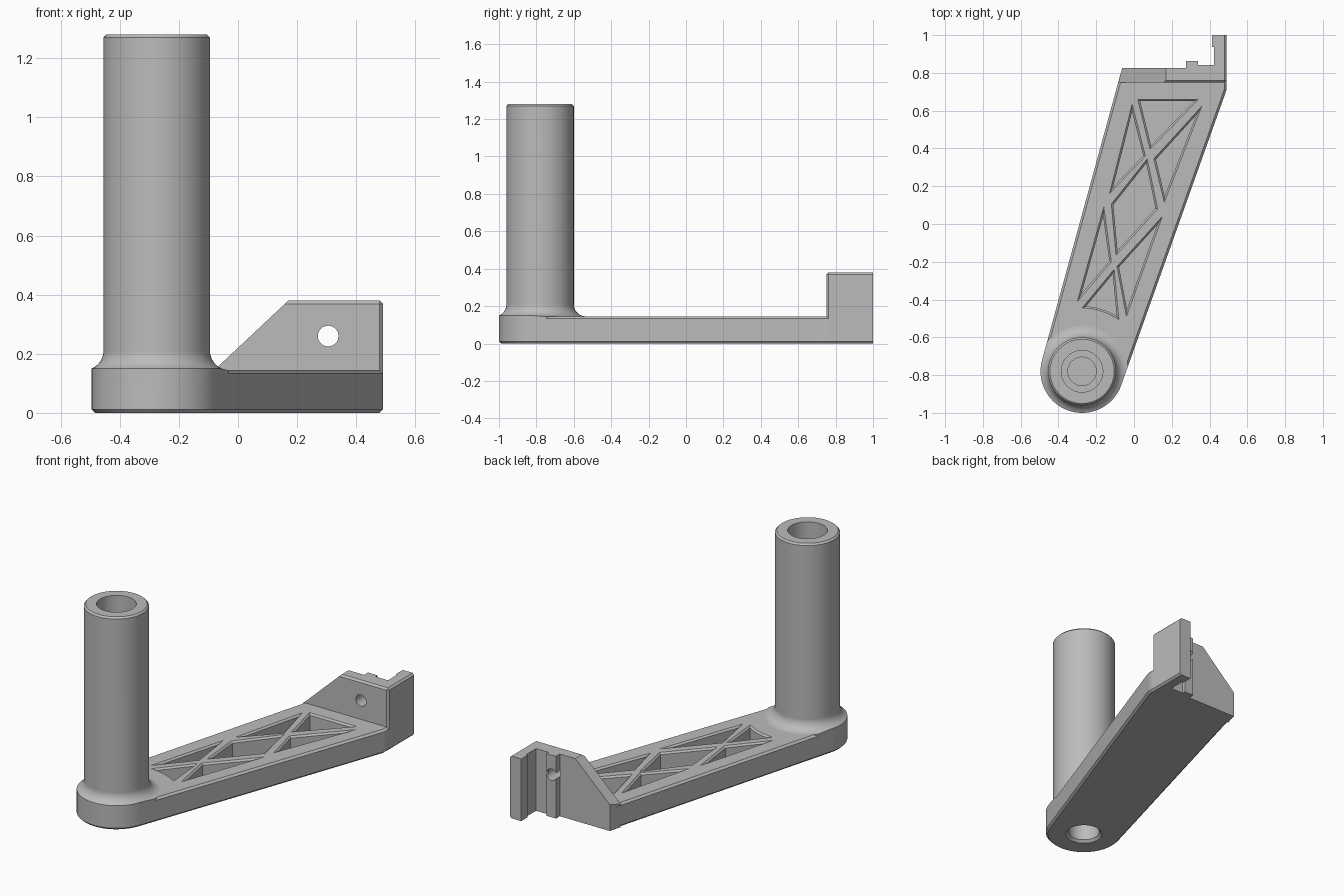
import bpy, bmesh
from math import sin, cos, pi, atan2, acos, radians
from mathutils import Vector

if "Cube" in bpy.data.objects:
    bpy.data.objects.remove(bpy.data.objects["Cube"], do_unlink=True)

GREY = (0.50, 0.50, 0.50, 1)
mat = bpy.data.materials.new("plain grey")
mat.use_nodes = True
mat.diffuse_color = GREY
mat.node_tree.nodes["Principled BSDF"].inputs["Base Color"].default_value = GREY

CX, CY, HUB = -0.275, -0.78, 0.22
ARM_TOP, GRIP_R, GRIP_TOP = 0.145, 0.18, 1.28


def finish(name, bm):
    bmesh.ops.recalc_face_normals(bm, faces=bm.faces)
    mesh = bpy.data.meshes.new(name)
    bm.to_mesh(mesh)
    bm.free()
    mesh.materials.append(mat)
    ob = bpy.data.objects.new(name, mesh)
    bpy.context.collection.objects.link(ob)
    return ob


def loft_mesh(layers):
    """Solid through matching outlines, each given as (points, height)."""
    bm = bmesh.new()
    rings = [[bm.verts.new((x, y, z)) for x, y in pts] for pts, z in layers]
    n = len(rings[0])
    for a, b in zip(rings, rings[1:]):
        for i in range(n):
            j = (i + 1) % n
            bm.faces.new((a[i], a[j], b[j], b[i]))
    bm.faces.new(rings[0][::-1])
    bm.faces.new(rings[-1])
    return bm


def loft(name, layers):
    return finish(name, loft_mesh(layers))


def circle(r, x=CX, y=CY, n=72):
    return [(x + r * cos(2 * pi * i / n), y + r * sin(2 * pi * i / n)) for i in range(n)]


def lathe(name, profile):
    return loft(name, [(circle(r), z) for r, z in profile])


def inset(points, d):
    """Move every side of an outline inward by d, with mitred corners."""
    p = [Vector(q) for q in points]
    if sum(a.x * b.y - a.y * b.x for a, b in zip(p, p[1:] + p[:1])) < 0:
        p.reverse()
    out = []
    for i, q in enumerate(p):
        e1 = (q - p[i - 1]).normalized()
        e2 = (p[(i + 1) % len(p)] - q).normalized()
        n1, n2 = Vector((-e1.y, e1.x)), Vector((-e2.y, e2.x))
        out.append(tuple(q + (n1 + n2) * d / (1 + n1.dot(n2))))
    return out


def combine(target, tool, operation):
    mod = target.modifiers.new("join", 'BOOLEAN')
    mod.object, mod.operation, mod.solver = tool, operation, 'EXACT'
    bpy.context.view_layer.objects.active = target
    bpy.ops.object.modifier_apply(modifier=mod.name)
    bpy.data.objects.remove(tool, do_unlink=True)


def tangent_angle(x, y, side):
    v = Vector((x - CX, y - CY))
    return atan2(v.y, v.x) + side * acos(HUB / v.length)


# Arm: tapered outline wrapped round the hub, chamfered top and bottom
BACK_L, CORNER_R = (-0.063, 0.825), (0.49, 0.71)
a0 = tangent_angle(*BACK_L, 1)
a1 = tangent_angle(*CORNER_R, -1) + 2 * pi
STEPS = 44
hub_arc = [(CX + HUB * cos(a0 + (a1 - a0) * i / STEPS),
            CY + HUB * sin(a0 + (a1 - a0) * i / STEPS)) for i in range(STEPS + 1)]
outline = hub_arc + [CORNER_R, (0.49, 0.825), BACK_L]
C = 0.012
small = inset(outline, C)
arm = loft("crank_arm_with_grip", [(small, 0), (outline, C),
                                   (outline, ARM_TOP - C), (small, ARM_TOP)])

# Grip post with a cove at its foot, trimmed to the arm outline
R = 0.065
cove = [(GRIP_R + R - R * sin(t), ARM_TOP + R - R * cos(t))
        for t in [pi / 2 * i / 8 for i in range(9)]]
grip = lathe("grip", [(GRIP_R + R, 0.06)] + cove +
             [(GRIP_R, GRIP_TOP - 0.01), (GRIP_R - 0.01, GRIP_TOP)])
combine(grip, loft("trim", [(outline, 0.03), (outline, 1.5)]), 'INTERSECT')
combine(arm, grip, 'UNION')

# Mounting bracket: stepped plan profile with chamfered front and outer edges
profile = [(-0.083, 0.75), (0.49, 0.75), (0.49, 1.0), (0.413, 1.0), (0.413, 0.937),
           (0.423, 0.937), (0.423, 0.842), (0.339, 0.842), (0.339, 0.862),
           (0.275, 0.862), (0.275, 0.825), BACK_L]
bm = loft_mesh([(profile, 0), (profile, 0.38)])


def is_chamfered(e):
    outer = all(v.co.x > 0.48 and v.co.y < 1.1 for v in e.verts)
    at_rear = all(v.co.y > 0.99 for v in e.verts)
    front_top = all(v.co.y < 0.76 and v.co.z > 0.3 for v in e.verts)
    return (outer and not at_rear) or front_top


bmesh.ops.bevel(bm, geom=[e for e in bm.edges if is_chamfered(e)],
                offset=0.011, segments=1, affect='EDGES')
bracket = finish("bracket", bm)
slope = loft("slope_cutter", [([(-0.3, 0.145), (-0.08, 0.145), (0.2, 0.408),
                                (0.2, 0.6), (-0.3, 0.6)], -1.2), 
                              ([(-0.3, 0.145), (-0.08, 0.145), (0.2, 0.408),
                                (0.2, 0.6), (-0.3, 0.6)], 0)])
slope.rotation_euler.x = radians(90)
bpy.context.view_layer.update()
combine(bracket, slope, 'DIFFERENCE')

# Screw hole through the bracket
hole = circle(0.035, 0.305, 0.26, 32)
screw = loft("screw_cutter", [(hole, -1.2), (hole, -0.6)])
screw.rotation_euler.x = radians(90)
bpy.context.view_layer.update()
combine(bracket, screw, 'DIFFERENCE')
combine(arm, bracket, 'UNION')

# Truss pockets with chamfered rims
foot_arc = [(CX + 0.335 * cos(radians(t)), CY + 0.335 * sin(radians(t)))
            for t in range(55, 92, 6)]
pockets = [
    [(0.02, 0.66), (0.34, 0.66), (0.085, 0.395)],
    [(-0.01, 0.635), (0.06, 0.36), (-0.13, 0.16)],
    [(0.36, 0.625), (0.16, 0.115), (0.105, 0.345)],
    [(0.07, 0.345), (0.125, 0.08), (-0.095, -0.165), (-0.12, 0.105)],
    [(-0.16, 0.09), (-0.12, -0.2), (-0.3, -0.41)],
    [(0.15, 0.04), (-0.04, -0.49), (-0.09, -0.225)],
    [(-0.105, -0.24)] + foot_arc,
]
for k, p in enumerate(pockets):
    if k == 6:
        p = [(-0.105, -0.24), (-0.275, -0.445)] + foot_arc[::-1][1:-1] + [(-0.08, -0.505)]
    top, low = inset(p, 0), inset(p, 0.01)
    combine(arm, loft("pocket_cutter", [(low, 0.03), (low, ARM_TOP - 0.01),
                                        (top, ARM_TOP), (top, 0.2)]), 'DIFFERENCE')

# Stepped bore from above and chamfered socket from below
combine(arm, lathe("bore_cutter", [(0.075, 0.22), (0.075, 0.27), (0.11, 0.27),
                                   (0.11, 1.4)]), 'DIFFERENCE')
combine(arm, lathe("socket_cutter", [(0.105, -0.05), (0.105, 0.0), (0.09, 0.015),
                                     (0.09, 0.15)]), 'DIFFERENCE')

# Smooth round surfaces, keep edges crisp
bpy.ops.object.select_all(action='DESELECT')
arm.select_set(True)
bpy.context.view_layer.objects.active = arm
bpy.ops.object.shade_smooth_by_angle(angle=radians(25))
weighted = arm.modifiers.new("even_normals", 'WEIGHTED_NORMAL')
weighted.keep_sharp = True
